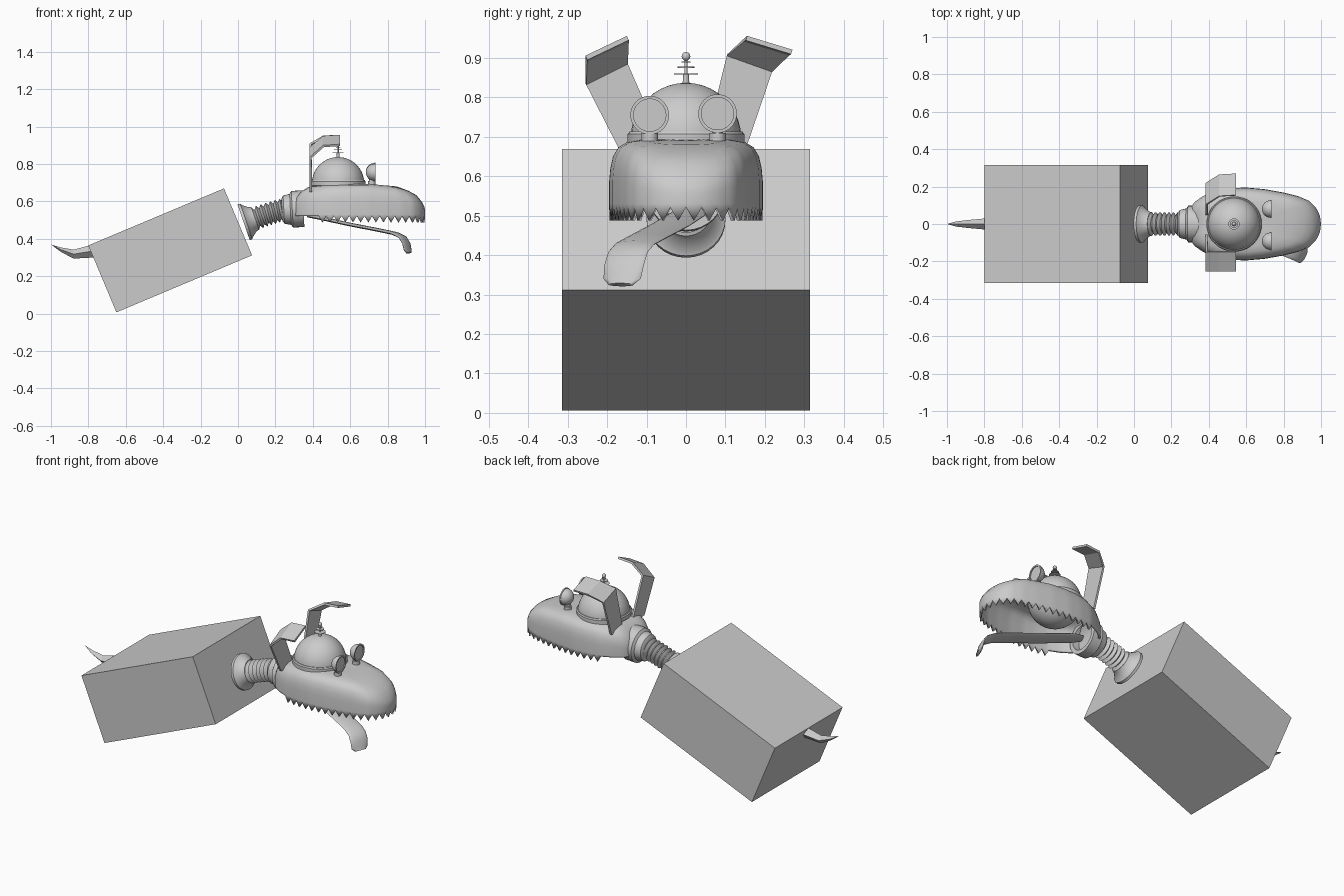
import bpy
import bmesh
from math import sin, cos, pi, radians, hypot
from mathutils import Vector

if "Cube" in bpy.data.objects:
    bpy.data.objects.remove(bpy.data.objects["Cube"])


def finish(name, bm, smooth=None, thickness=0):
    bmesh.ops.remove_doubles(bm, verts=bm.verts, dist=0.0002)
    bmesh.ops.recalc_face_normals(bm, faces=bm.faces)
    mesh = bpy.data.meshes.new(name)
    bm.to_mesh(mesh)
    bm.free()
    ob = bpy.data.objects.new(name, mesh)
    bpy.context.collection.objects.link(ob)
    if smooth:
        bpy.ops.object.select_all(action='DESELECT')
        ob.select_set(True)
        bpy.context.view_layer.objects.active = ob
        bpy.ops.object.shade_smooth_by_angle(angle=radians(smooth))
    if thickness:
        mod = ob.modifiers.new("Thickness", 'SOLIDIFY')
        mod.thickness = thickness
        mod.offset = -1
    return ob


def skin(name, rows, closed=True, **kw):
    """Bridge successive rows of points with quads."""
    bm = bmesh.new()
    grid = [[bm.verts.new(p) for p in row] for row in rows]
    n = len(grid[0])
    for a, b in zip(grid, grid[1:]):
        for i in range(n if closed else n - 1):
            j = (i + 1) % n
            bm.faces.new((a[i], a[j], b[j], b[i]))
    return finish(name, bm, **kw)


def ring(x, y, z, angle, r, n=32):
    """Circle whose axis lies in the xz plane, tilted up by angle."""
    return [(x - sin(angle) * r * sin(t), y + r * cos(t), z + cos(angle) * r * sin(t))
            for t in (2 * pi * i / n for i in range(n))]


def lathe(name, origin, angle, profile, n=32, smooth=35):
    """Revolve (distance along axis, radius) pairs about a tilted axis."""
    x, y, z = origin
    rows = [ring(x + d * cos(angle), y, z + d * sin(angle), angle, r, n) for d, r in profile]
    return skin(name, rows, smooth=smooth)


def interp(table, x):
    for (x0, v0), (x1, v1) in zip(table, table[1:]):
        if x <= x1:
            return v0 + (v1 - v0) * max(0, x - x0) / (x1 - x0)
    return table[-1][1]


UP = pi / 2

# Tilted box body
bpy.ops.mesh.primitive_cube_add(size=1, location=(-0.3625, 0, 0.338),
                                rotation=(0, -radians(22.8), 0))
body = bpy.context.object
body.name = "body"
body.scale = (0.787, 0.63, 0.388)

# Tail: tapering four-sided spike
tail = [(-0.77, 0.335, 0.035, 0.032), (-0.88, 0.318, 0.024, 0.022),
        (-0.95, 0.343, 0.011, 0.014), (-1.0, 0.37, 0, 0)]
skin("tail", [[(x, -hy, z), (x, 0, z + hz), (x, hy, z), (x, 0, z - hz)]
              for x, z, hz, hy in tail])

# Flared collar on the body end of the neck
lathe("neck_collar", (0.03, 0, 0.488), radians(19),
      [(0, 0), (0, 0.1), (0.015, 0.1), (0.02, 0.092), (0.05, 0.068), (0.065, 0.064), (0.065, 0)])

# Ribbed neck following a gentle curve
rows = []
RIBS = 8
for i in range(RIBS * 4 + 1):
    t = i / (RIBS * 4)
    rows.append(ring(0.08 + 0.19 * t, 0, 0.503 + 0.075 * t - 0.017 * t * t, radians(21 - 12 * t),
                     0.054 - 0.009 * cos(2 * pi * RIBS * t)))
skin("neck", rows, smooth=60)

# Stepped socket at the back of the head
lathe("head_socket", (0.235, 0, 0.555), radians(3),
      [(0, 0), (0, 0.06), (0.01, 0.075), (0.045, 0.083), (0.055, 0.098),
       (0.115, 0.098), (0.115, 0.075), (0.06, 0.07), (0.06, 0)])

# Upper jaw: plan outline resampled evenly around the rim
half = [(0.3, 0), (0.3, 0.08), (0.32, 0.115), (0.37, 0.15), (0.44, 0.18), (0.52, 0.192),
        (0.6, 0.195), (0.7, 0.186), (0.8, 0.168), (0.88, 0.148), (0.94, 0.122),
        (0.975, 0.085), (0.994, 0.045), (1.0, 0)]
lengths = [0]
for a, b in zip(half, half[1:]):
    lengths.append(lengths[-1] + hypot(b[0] - a[0], b[1] - a[1]))
xs = [(d, p[0]) for d, p in zip(lengths, half)]
ys = [(d, p[1]) for d, p in zip(lengths, half)]
STEPS = 44
side = [(interp(xs, lengths[-1] * i / STEPS), interp(ys, lengths[-1] * i / STEPS))
        for i in range(STEPS + 1)]
outline = side + [(x, -y) for x, y in side[-2:0:-1]]
crown = [(0.3, 0.65), (0.36, 0.68), (0.5, 0.693), (0.7, 0.693), (0.85, 0.68),
         (0.95, 0.65), (1.0, 0.61)]
RIM = 0.53
layers = [(1, 0), (1, 0.35), (0.985, 0.55), (0.95, 0.74), (0.88, 0.88),
          (0.77, 0.96), (0.6, 1), (0.3, 1), (0, 1)]
rows = [[(x, y, 0.488 if i % 2 and x > 0.42 else 0.522) for i, (x, y) in enumerate(outline)]]
for s, h in layers:
    row = []
    for x, y in outline:
        px = 0.62 + s * (x - 0.62)
        row.append((px, y * s, RIM + h * (interp(crown, px) - RIM)))
    rows.append(row)
skin("upper_jaw", rows, smooth=50, thickness=0.012)

# Domed brain case with its seat ring
lathe("dome", (0.535, 0, 0.697), UP,
      [(-0.14 * cos(pi * i / 20), 0.14 * sin(pi * i / 20)) for i in range(21)], n=40)
lathe("dome_ring", (0.535, 0, 0.685), UP,
      [(0, 0.13), (0, 0.148), (0.022, 0.148), (0.028, 0.143), (0.028, 0.13)], n=40)

# Antenna with discs and a ball tip
lathe("antenna_rod", (0.535, 0, 0.83), UP,
      [(0, 0), (0, 0.009), (0.028, 0.007), (0.03, 0.004), (0.07, 0.004), (0.07, 0)], n=12)
for i, (z, r) in enumerate([(0.858, 0.03), (0.875, 0.021), (0.888, 0.012)]):
    lathe(f"antenna_disc_{i + 1}", (0.535, 0, z), UP, [(0, 0), (0, r), (0.003, r), (0.003, 0)], n=20)
lathe("antenna_ball", (0.535, 0, 0.904), UP,
      [(-0.011 * cos(pi * i / 10), 0.011 * sin(pi * i / 10)) for i in range(11)], n=16)

# Eyes: rounded cups with a rim and recessed lens, on short stalks
cup = [(0.045 - 0.045 * cos(pi * i / 16), 0.046 * sin(pi * i / 16)) for i in range(9)]
rim = [(0.045, 0.049), (0.052, 0.049), (0.052, 0.041), (0.047, 0.041), (0.047, 0)]
for label, y, z in (("left", 0.08, 0.759), ("right", -0.092, 0.755)):
    lathe(f"{label}_eye", (0.684, y, z), 0, cup + rim)
    lathe(f"{label}_eye_stalk", (0.715, y, 0.675), UP,
          [(0, 0), (0, 0.021), (0.035, 0.021), (0.035, 0.014), (0.05, 0.014), (0.05, 0)], n=20)

# Bent strip ears, each row running from inner to outer edge
BENDS = (0.383, 0.383, 0.455, 0.545)
ears = {
    "left_ear": [(0.04, 0.65, 0.145, 0.65), (0.105, 0.91, 0.22, 0.87),
                 (0.15, 0.952, 0.265, 0.917), (0.155, 0.956, 0.27, 0.921)],
    "right_ear": [(-0.045, 0.65, -0.16, 0.65), (-0.15, 0.89, -0.255, 0.836),
                  (-0.15, 0.95, -0.255, 0.9), (-0.15, 0.956, -0.255, 0.906)],
}
for name, bends in ears.items():
    skin(name, [[(x, y0, z0), (x, y1, z1)] for x, (y0, z0, y1, z1) in zip(BENDS, bends)],
         closed=False, thickness=0.012)

# Tongue: lens-shaped section swept out of the mouth and curling down
path = [(0.38, 0.035, 0.522, 0.03), (0.43, 0.02, 0.513, 0.05), (0.6, -0.04, 0.476, 0.054),
        (0.75, -0.095, 0.447, 0.054), (0.84, -0.13, 0.428, 0.054), (0.88, -0.147, 0.408, 0.054),
        (0.9, -0.157, 0.375, 0.054), (0.907, -0.162, 0.34, 0.051), (0.914, -0.165, 0.325, 0.034)]
across = Vector((0.38, 0.925, 0))
points = [Vector(p[:3]) for p in path]
rows = []
for i, p in enumerate(points):
    along = points[min(i + 1, len(points) - 1)] - points[max(i - 1, 0)]
    normal = along.cross(across).normalized()
    w = path[i][3]
    rows.append([p + across * w * cos(t) + normal * 0.009 * sin(t)
                 for t in (2 * pi * k / 16 for k in range(16))])
rows = [[points[0]] * 16] + rows + [[points[-1]] * 16]
skin("tongue", rows, smooth=60)
